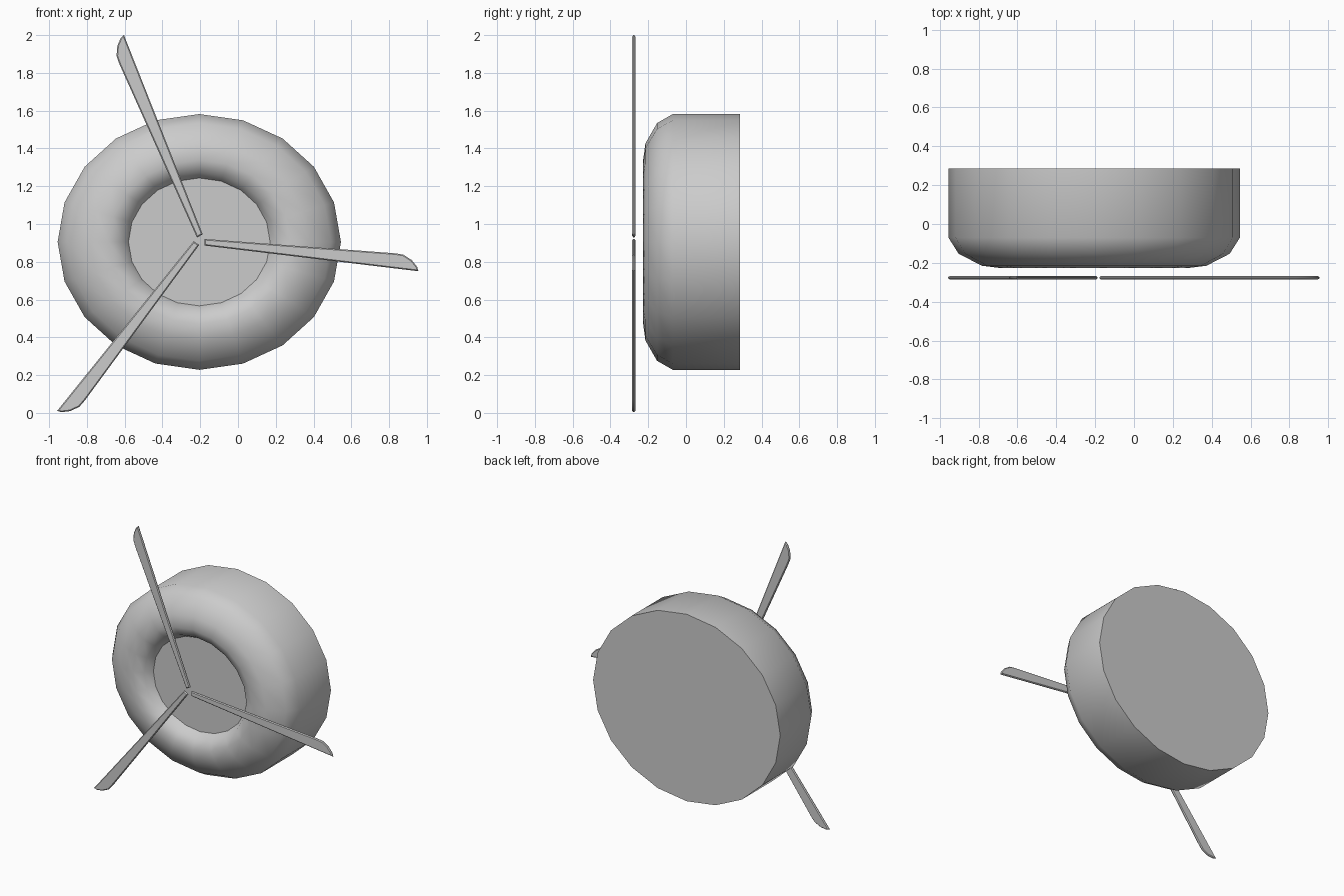
import bpy, bmesh, math
from mathutils import Matrix, Vector

if "Cube" in bpy.data.objects:
    bpy.data.objects.remove(bpy.data.objects["Cube"])

HUB = Vector((-0.205, 0, 0.905))


def make_object(name, bm, angle):
    bmesh.ops.recalc_face_normals(bm, faces=bm.faces)
    mesh = bpy.data.meshes.new(name)
    bm.to_mesh(mesh)
    bm.free()
    ob = bpy.data.objects.new(name, mesh)
    bpy.context.collection.objects.link(ob)
    bpy.ops.object.select_all(action='DESELECT')
    ob.select_set(True)
    bpy.context.view_layer.objects.active = ob
    bpy.ops.object.shade_smooth_by_angle(angle=math.radians(angle))
    return ob


# Oval housing: (radius fraction, y) rings from the back rim to the recessed disc
profile = [(1, 0.285), (1, -0.07), (0.93, -0.153), (0.77, -0.215),
           (0.64, -0.227), (0.545, -0.195), (0.5, -0.14)]
SIDES = 20
bm = bmesh.new()
rings = []
for f, y in profile:
    ring = []
    for i in range(SIDES):
        a = 2 * math.pi * i / SIDES
        ring.append(bm.verts.new(HUB + Vector((0.75 * f * math.cos(a), y,
                                               0.677 * f * math.sin(a)))))
    rings.append(ring)
for r0, r1 in zip(rings, rings[1:]):
    for i in range(SIDES):
        j = (i + 1) % SIDES
        bm.faces.new((r0[i], r0[j], r1[j], r1[i]))
bm.faces.new(rings[0])
bm.faces.new(rings[-1])
make_object("housing", bm, 50)

# Blades: one tapered outline (x, z) measured from the rotor centre, turned three times
outline = [(0.022, -0.027), (1.155, -0.163), (1.149, -0.140), (1.12, -0.104),
           (1.075, -0.075), (1.03, -0.068), (0.022, 0.008)]
for n, (turn, size) in enumerate([(0, 1.0), (118.4, 0.995), (238, 1.01)], 1):
    bm = bmesh.new()
    front = bm.faces.new([bm.verts.new((x, -0.0085, z)) for x, z in outline])
    ext = bmesh.ops.extrude_face_region(bm, geom=[front], use_keep_orig=True)
    moved = [v for v in ext["geom"] if isinstance(v, bmesh.types.BMVert)]
    bmesh.ops.translate(bm, verts=moved, vec=(0, 0.017, 0))
    bmesh.ops.recalc_face_normals(bm, faces=bm.faces)
    # chamfer the thin rims
    rim = [e for e in bm.edges if abs(e.verts[0].co.y - e.verts[1].co.y) < 1e-6]
    bmesh.ops.bevel(bm, geom=rim, offset=0.006, segments=1, affect='EDGES')
    spin = (Matrix.Translation((-0.2, -0.2765, 0.913))
            @ Matrix.Rotation(-math.radians(turn), 4, 'Y')
            @ Matrix.Diagonal((size, 1, size, 1)))
    bmesh.ops.transform(bm, matrix=spin, verts=bm.verts)
    make_object(f"rotor_blade_{n}", bm, 30)
